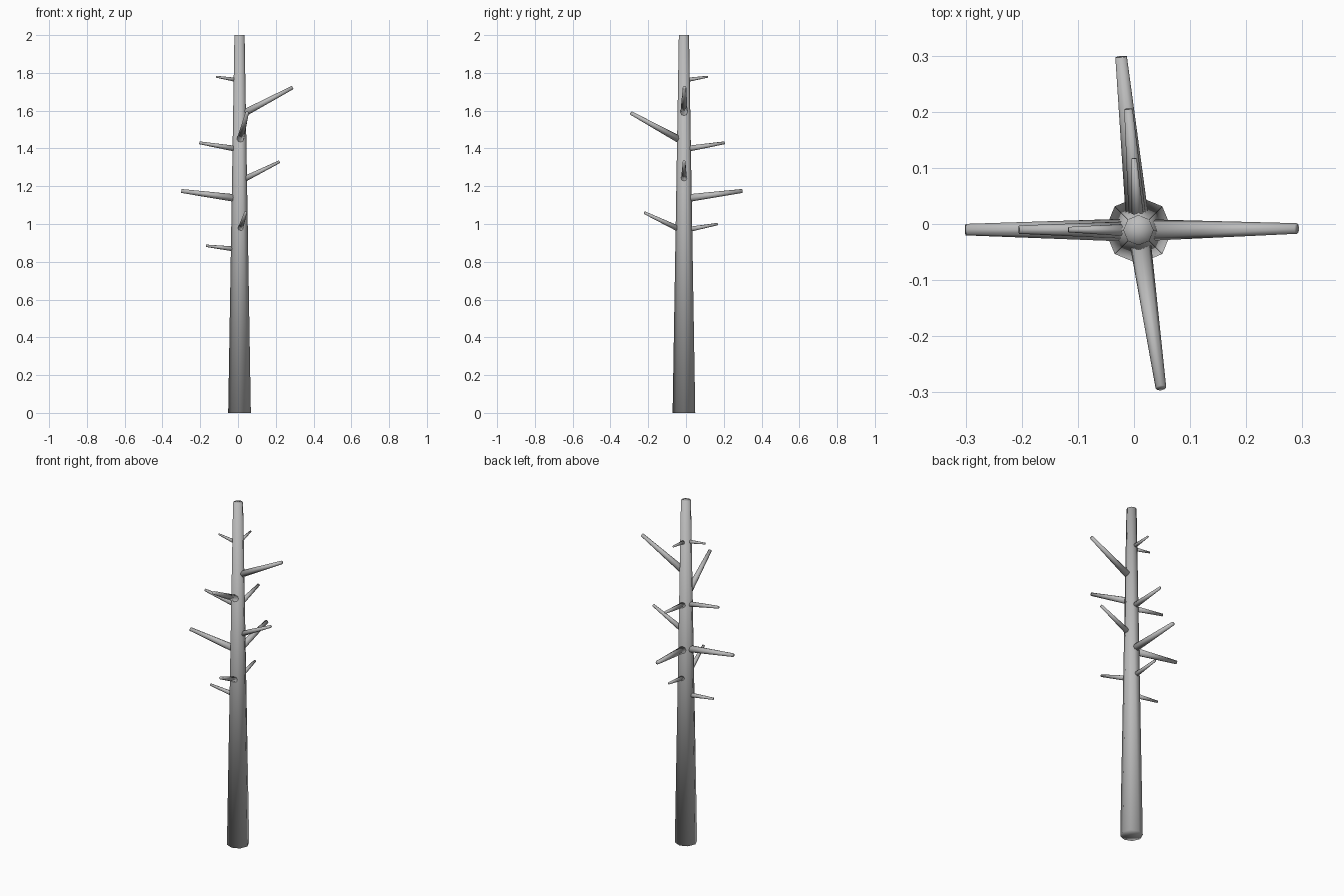
import bpy
import bmesh
from mathutils import Matrix, Vector

cube = bpy.data.objects.get("Cube")
if cube:
    bpy.data.objects.remove(cube, do_unlink=True)

bark = bpy.data.materials.new("grey_bark")
bark.use_nodes = True
GREY = (0.5, 0.5, 0.5, 1)
bark.diffuse_color = GREY
bark.node_tree.nodes["Principled BSDF"].inputs["Base Color"].default_value = GREY

HEIGHT = 2.0
AXIS = Vector((0.008, -0.011, 0))


def tapered_limb(name, start, end, r_start, r_end):
    """Eight-sided tapered limb running between two points."""
    start, end = Vector(start), Vector(end)
    d = end - start
    turn = d.to_track_quat("Z", "Y").to_matrix().to_4x4()
    place = Matrix.Translation((start + end) / 2) @ turn
    bm = bmesh.new()
    bmesh.ops.create_cone(bm, cap_ends=True, cap_tris=True, segments=8,
                          radius1=r_start, radius2=r_end,
                          depth=d.length, matrix=place)
    for f in bm.faces:
        f.smooth = True
    mesh = bpy.data.meshes.new(name)
    bm.to_mesh(mesh)
    bm.free()
    mesh.materials.append(bark)
    obj = bpy.data.objects.new(name, mesh)
    bpy.context.collection.objects.link(obj)
    return obj


# Trunk
tapered_limb("trunk", AXIS, AXIS + Vector((0, 0, HEIGHT)), 0.06, 0.027)

# Branches: root height at the bark, then the tip
branches = {
    "right": [(0.868, (-0.17, -0.01, 0.885)), (1.138, (-0.30, -0.01, 1.175)),
              (1.40, (-0.205, -0.01, 1.43)), (1.765, (-0.117, -0.01, 1.78))],
    "left": [(1.24, (0.22, -0.01, 1.33)), (1.59, (0.29, -0.008, 1.723))],
    "back": [(0.972, (-0.007, 0.168, 1.0)), (1.138, (-0.023, 0.298, 1.175)),
             (1.40, (-0.01, 0.205, 1.43)), (1.765, (0.0, 0.117, 1.78))],
    "front": [(0.975, (0.04, -0.22, 1.06)), (1.45, (0.048, -0.292, 1.588))],
}
for side, limbs in branches.items():
    for i, (root_z, tip) in enumerate(limbs, 1):
        tip = Vector(tip)
        out = Vector((tip.x - AXIS.x, tip.y - AXIS.y, 0))
        reach = out.length
        root = AXIS + out.normalized() * 0.03 + Vector((0, 0, root_z))
        tapered_limb(f"{side}_branch_{i}", root, tip,
                     0.004 + 0.052 * reach, 0.001 + 0.03 * reach)
